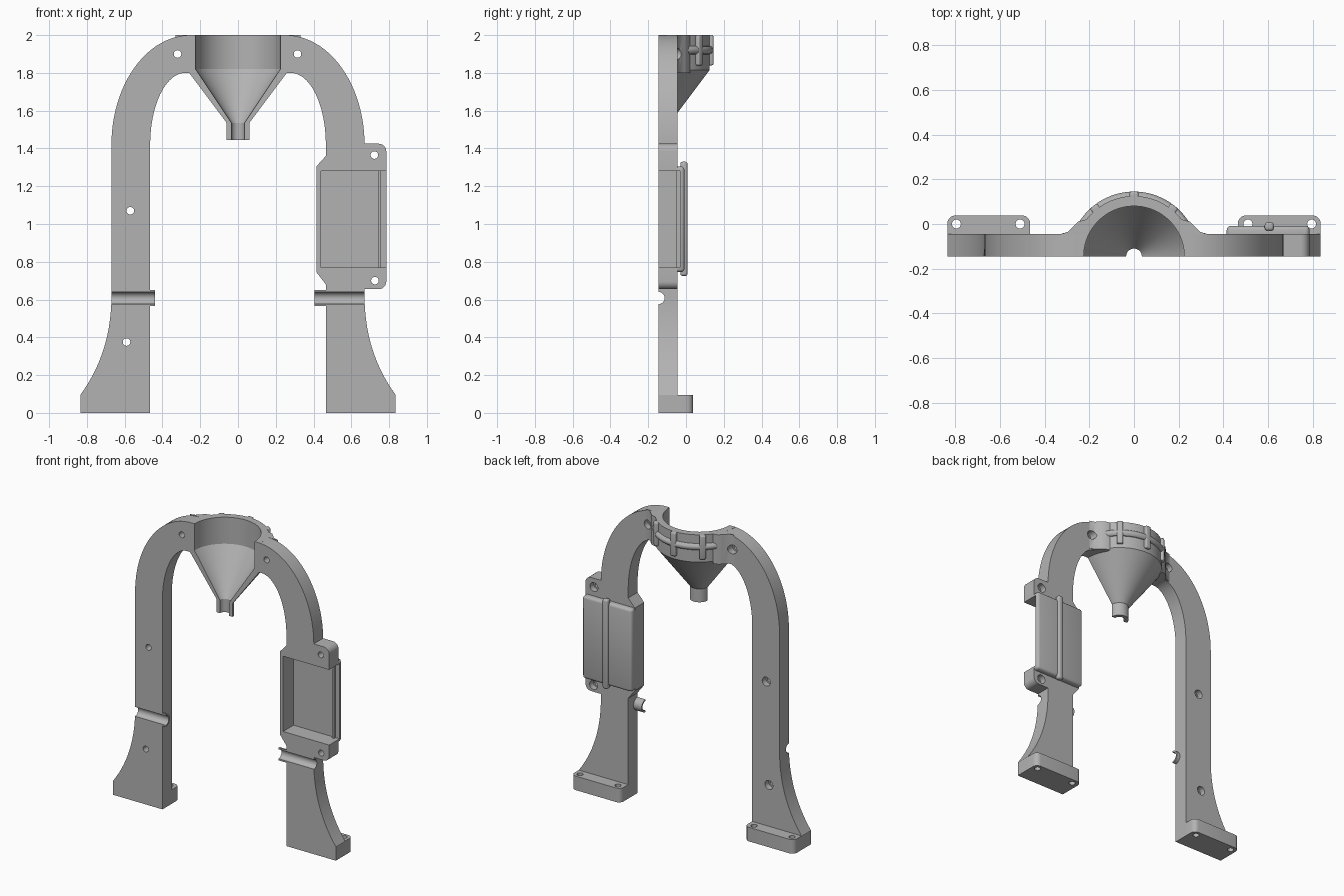
import bpy, bmesh
from math import cos, sin, pi, radians
from mathutils import Vector, Matrix

if "Cube" in bpy.data.objects:
    bpy.data.objects.remove(bpy.data.objects["Cube"])

grey = bpy.data.materials.new("plain_grey")
grey.use_nodes = True
grey.diffuse_color = (0.45, 0.45, 0.45, 1)
grey.node_tree.nodes["Principled BSDF"].inputs["Base Color"].default_value = (0.45, 0.45, 0.45, 1)

FRONT, BACK = -0.145, -0.045
cutters = []


def finish(name, bm, cutter=False):
    bmesh.ops.recalc_face_normals(bm, faces=bm.faces)
    me = bpy.data.meshes.new(name)
    bm.to_mesh(me)
    bm.free()
    ob = bpy.data.objects.new(name, me)
    bpy.context.scene.collection.objects.link(ob)
    me.materials.append(grey)
    if cutter:
        ob.hide_render = True
        cutters.append(ob)
    return ob


def prism(name, pts, lo, hi, axis, cutter=False):
    """Extrude a flat outline along an axis."""
    place = {"x": lambda u, v, d: (d, u, v),
             "y": lambda u, v, d: (u, d, v),
             "z": lambda u, v, d: (u, v, d)}[axis]
    bm = bmesh.new()
    a = [bm.verts.new(place(u, v, lo)) for u, v in pts]
    b = [bm.verts.new(place(u, v, hi)) for u, v in pts]
    bm.faces.new(a)
    bm.faces.new(b)
    for i in range(len(pts)):
        j = (i + 1) % len(pts)
        bm.faces.new((a[i], a[j], b[j], b[i]))
    return finish(name, bm, cutter)


def box(name, x, y, z, cutter=False):
    return prism(name, [(x[0], z[0]), (x[1], z[0]), (x[1], z[1]), (x[0], z[1])],
                 y[0], y[1], "y", cutter)


def arc(cu, cv, ru, rv, a0, a1, n=12):
    angles = [radians(a0 + (a1 - a0) * i / n) for i in range(n + 1)]
    return [(cu + ru * cos(t), cv + rv * sin(t)) for t in angles]


def rod(name, u, v, r, lo, hi, axis):
    return prism(name, arc(u, v, r, r, 0, 345, 23), lo, hi, axis, True)


def sweep(name, profile, a0, a1, n):
    """Turn a closed (radius, z) outline part way round the funnel axis."""
    bm = bmesh.new()
    rings = []
    for i in range(n + 1):
        t = radians(a0 + (a1 - a0) * i / n)
        rings.append([bm.verts.new((r * cos(t), FRONT + r * sin(t), z)) for r, z in profile])
    for p, q in zip(rings, rings[1:]):
        for i in range(len(profile)):
            j = (i + 1) % len(profile)
            bm.faces.new((p[i], p[j], q[j], q[i]))
    bm.faces.new(rings[0])
    bm.faces.new(rings[-1])
    return finish(name, bm)


def bevel(ob, width):
    m = ob.modifiers.new("round", "BEVEL")
    m.width, m.segments = width, 3


cut_parts, plain_parts = [], []

# Arch legs, feet, funnel fillets and groove clips on both sides
for side, s in (("left", 1), ("right", -1)):
    def flip(pts):
        return [(s * u, v) for u, v in pts]

    p0, p1, p2 = Vector((0.67, 0.62)), Vector((0.67, 0.32)), Vector((0.835, 0.095))
    flare = [tuple(p2 * (1 - t) ** 2 + p1 * 2 * t * (1 - t) + p0 * t * t)
             for t in [i / 14 for i in range(15)]]
    outline = ([(0.465, 0), (0.835, 0)] + flare + arc(0.25, 1.42, 0.42, 0.58, 0, 90, 24)
               + [(0.2, 2.0), (0.2, 1.8)] + arc(0.28, 1.42, 0.185, 0.38, 90, 0, 20))
    cut_parts.append(prism(side + "_arch_leg", flip(outline), FRONT, BACK, "y"))

    foot = ([(0.465, BACK - 0.03), (0.835, BACK - 0.03)]
            + arc(0.8, 0.003, 0.035, 0.035, 0, 90, 6)
            + arc(0.5, 0.003, 0.035, 0.035, 90, 180, 6))
    cut_parts.append(prism(side + "_foot", flip(foot), 0, 0.095, "z"))

    fillet = [(0.22, -0.05), (0.33, BACK), (0.295, -0.035), (0.27, -0.01), (0.25, 0.01), (0.215, 0.02)]
    cut_parts.append(prism(side + "_funnel_fillet", flip(fillet), 1.8, 2.0, "z"))

    inner = 0.405 if s > 0 else 0.44
    clip = arc(FRONT, 0.608, 0.043, 0.043, -90, 90, 14)
    cut_parts.append(prism(side + "_rod_clip", clip, s * inner, s * 0.665, "x"))

    for x in (0.51, 0.795):
        rod("foot_hole", s * x, 0, 0.02, -0.1, 0.2, "z")

# Rectangular case built into the left leg
tab = ([(0.415, 0.745), (0.465, 0.68), (0.465, 0.655)]
       + arc(0.745, 0.695, 0.04, 0.04, -90, 0, 6)
       + arc(0.745, 1.385, 0.04, 0.04, 0, 90, 6)
       + [(0.465, 1.425), (0.465, 1.36), (0.415, 1.305)])
cut_parts.append(prism("case_frame", tab, FRONT, BACK, "y"))
case_back = box("case_back", (0.415, 0.785), (-0.075, -0.008), (0.745, 1.305))
bevel(case_back, 0.018)
cut_parts.append(case_back)
case_rib = box("case_rib", (0.585, 0.625), (-0.03, 0.008), (0.725, 1.33))
bevel(case_rib, 0.012)
plain_parts.append(case_rib)
plain_parts.append(box("case_lip", (0.74, 0.755), (-0.05, -0.02), (0.77, 1.28)))
box("case_cavity", (0.44, 0.9), (-0.3, -0.033), (0.77, 1.28), True)

# Bolt holes with wider recesses at the back
for x, z in ((-0.32, 1.9), (0.315, 1.9), (-0.57, 1.07), (-0.59, 0.375), (0.722, 1.365), (0.725, 0.7)):
    rod("bolt_hole", x, z, 0.02, -0.3, 0.1, "y")
    rod("bolt_recess", x, z, 0.03, -0.085, 0.1, "y")

# Rod groove and funnel opening
rod("rod_groove", FRONT, 0.608, 0.032, -1, 1, "x")
prism("funnel_opening", arc(0, FRONT, 0.227, 0.227, 0, 354, 59), 1.7, 2.2, "z", True)

# Half funnel shell with spout
shell = [(0.225, 2.0), (0.27, 2.0), (0.27, 1.815), (0.06, 1.535), (0.06, 1.445),
         (0.035, 1.445), (0.035, 1.535), (0.225, 1.82)]
plain_parts.append(sweep("funnel", shell, 0, 180, 48))

# Band and straps round the funnel rim
plain_parts.append(sweep("funnel_band", arc(0.268, 1.92, 0.022, 0.022, 0, 330, 11), 27, 153, 36))
for i, angle in enumerate((51, 90, 129)):
    strap = box("funnel_strap_%d" % (i + 1), (0.25, 0.29), (-0.02, 0.02), (1.84, 2.0))
    strap.data.transform(Matrix.Translation((0, FRONT, 0)) @ Matrix.Rotation(radians(angle), 4, "Z"))
    bevel(strap, 0.008)
    plain_parts.append(strap)

# Cut the openings, then smooth the rounded faces
for ob in cut_parts:
    for c in cutters:
        m = ob.modifiers.new("cut", "BOOLEAN")
        m.operation, m.solver, m.object = "DIFFERENCE", "EXACT", c
for ob in cut_parts + plain_parts:
    bpy.ops.object.select_all(action="DESELECT")
    ob.select_set(True)
    bpy.context.view_layer.objects.active = ob
    for m in list(ob.modifiers):
        bpy.ops.object.modifier_apply(modifier=m.name)
    bpy.ops.object.shade_smooth_by_angle(angle=radians(30))
for c in cutters:
    bpy.data.objects.remove(c)
